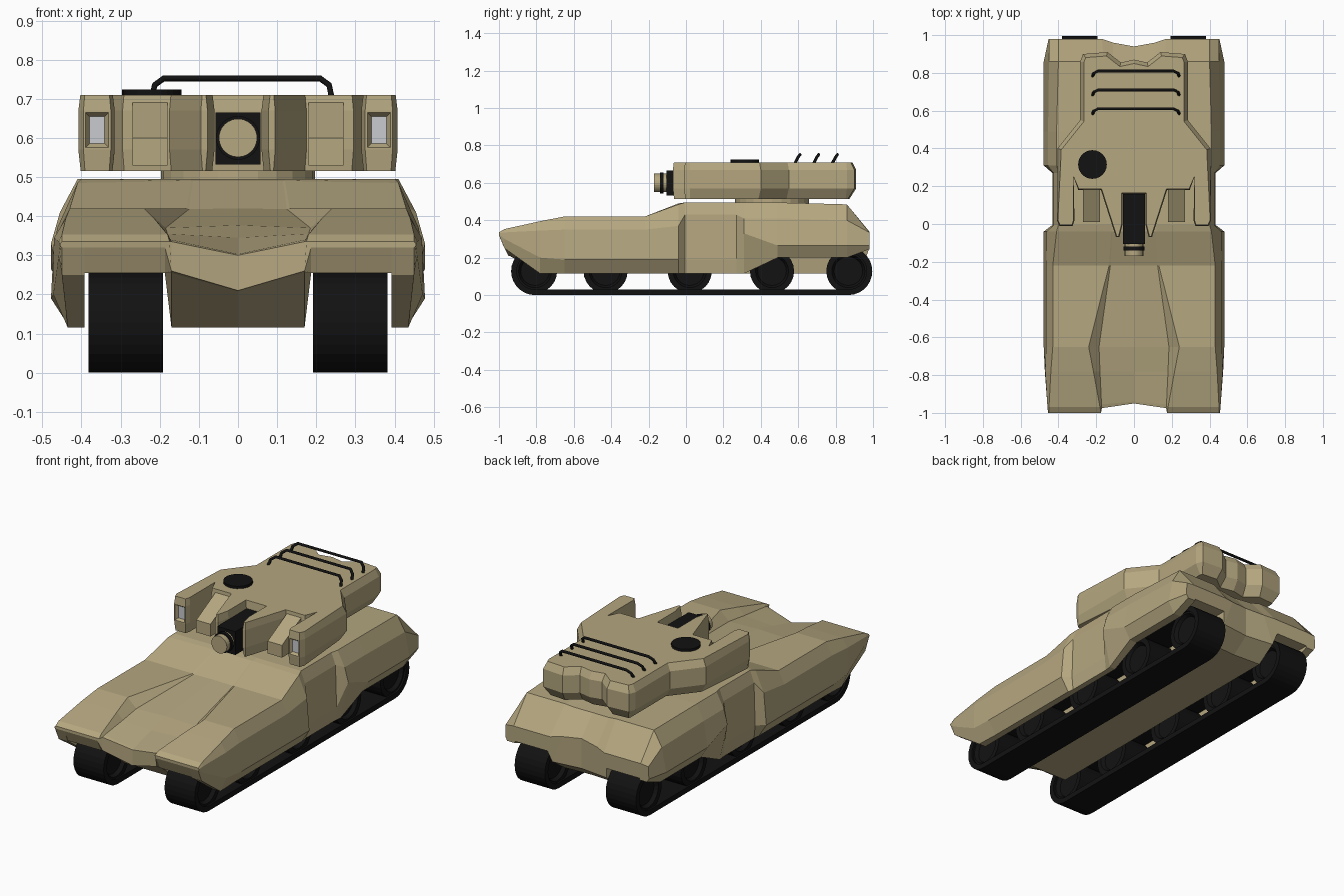
import bpy, bmesh, math
from mathutils import Matrix, Vector

if "Cube" in bpy.data.objects:
    bpy.data.objects.remove(bpy.data.objects["Cube"])


def material(name, rgb):
    m = bpy.data.materials.new(name)
    m.diffuse_color = (*rgb, 1)
    m.use_nodes = True
    m.node_tree.nodes["Principled BSDF"].inputs["Base Color"].default_value = m.diffuse_color
    return m


TAN = material("sand_tan", (0.46, 0.385, 0.215))
BLACK = material("black", (0.006, 0.006, 0.006))
LAMP = material("lamp_grey", (0.58, 0.60, 0.62))


def finish(name, bm, *mats):
    bmesh.ops.recalc_face_normals(bm, faces=bm.faces[:])
    me = bpy.data.meshes.new(name)
    bm.to_mesh(me)
    bm.free()
    for m in mats:
        me.materials.append(m)
    ob = bpy.data.objects.new(name, me)
    bpy.context.collection.objects.link(ob)
    return ob


def box(name, x0, x1, y0, y1, z0, z1, mat):
    bm = bmesh.new()
    bmesh.ops.create_cube(bm, size=1, matrix=Matrix.Translation(
        ((x0 + x1) / 2, (y0 + y1) / 2, (z0 + z1) / 2)) @ Matrix.Diagonal((x1 - x0, y1 - y0, z1 - z0, 1)))
    return finish(name, bm, mat)


def cylinder(name, centre, r, depth, axis, mat, segs=24, dish=0):
    bm = bmesh.new()
    rot = {'X': Matrix.Rotation(math.pi / 2, 4, 'Y'), 'Y': Matrix.Rotation(math.pi / 2, 4, 'X'),
           'Z': Matrix()}[axis]
    bmesh.ops.create_cone(bm, cap_ends=True, segments=segs, radius1=r, radius2=r, depth=depth,
                          matrix=Matrix.Translation(centre) @ rot)
    if dish:
        caps = [f for f in bm.faces if len(f.verts) > 4]
        bmesh.ops.inset_individual(bm, faces=caps, thickness=r * 0.25)
        bmesh.ops.inset_individual(bm, faces=caps, thickness=r * 0.1, depth=-dish)
    return finish(name, bm, mat)


def extrude_x(name, profile, x0, x1, mat):
    """Solid from a (y, z) profile."""
    bm = bmesh.new()
    a = [bm.verts.new((x0, y, z)) for y, z in profile]
    b = [bm.verts.new((x1, y, z)) for y, z in profile]
    bm.faces.new(a)
    bm.faces.new(b)
    for i in range(len(a)):
        j = (i + 1) % len(a)
        bm.faces.new((a[i], a[j], b[j], b[i]))
    return finish(name, bm, mat)


# Hull: half cross-sections lofted from nose to tail, then mirrored.
# y, centre y, centre z, groove x z, inner top x z, outer top x z,
# shoulder x z, lower side x z, bottom x z, belly side z, belly centre z
front = [
    (-1.0, -.95, .30, .17, .335, .175, .335, .45, .335, .455, .33, .455, .325, .45, .32, .26, .21),
    (-.97, -.94, .303, .172, .34, .18, .353, .45, .353, .458, .335, .458, .30, .45, .25, .255, .208),
    (-.78, -.78, .345, .18, .355, .215, .395, .44, .395, .47, .345, .472, .20, .435, .115, .115, .115),
    (-.65, -.65, .377, .185, .37, .24, .42, .43, .42, .465, .35, .478, .19, .43, .115, .115, .115),
    (-.22, -.22, .42, .125, .418, .132, .42, .43, .42, .465, .35, .478, .19, .43, .115, .115, .115),
    (-.04, -.04, .49, .115, .49, .12, .49, .41, .485, .462, .37, .478, .19, .43, .115, .115, .115),
]
rear = [
    (-.005, 0, .495, .115, .495, .12, .495, .40, .495, .425, .43, .432, .19, .425, .115, .115, .115),
    (.27, .27, .495, .115, .495, .12, .495, .40, .495, .425, .43, .432, .19, .425, .115, .115, .115),
    (.31, .31, .495, .115, .495, .12, .495, .41, .495, .455, .41, .478, .33, .43, .115, .115, .115),
    (.49, .49, .495, .115, .495, .12, .495, .41, .495, .455, .41, .478, .265, .44, .20, .115, .115),
    (.86, .84, .47, .11, .475, .16, .485, .40, .485, .45, .40, .478, .265, .44, .20, .115, .115),
    (.98, .94, .36, .11, .35, .17, .34, .40, .34, .45, .335, .452, .265, .44, .245, .19, .19),
]
bm = bmesh.new()
loops = []
for y, yc, zc, xg, zg, xi, zi, xs, zs, xm, zm, xl, zl, xb, zb, zbs, zbc in front + rear:
    ym, roof = (y + yc) / 2, max(zb, .255)
    pts = [(0, yc, zc), (xg, ym, zg), (xi, y, zi), (xs, y, zs), (xm, y, zm), (xl, y, zl), (xb, y, zb),
           (.392, y, zb), (.392, y, roof), (.187, y, roof), (.17, ym, zbs), (0, yc, zbc)]
    loops.append([bm.verts.new(p) for p in pts])
for a, b in zip(loops, loops[1:]):
    for i in range(11):
        bm.faces.new((a[i], a[i + 1], b[i + 1], b[i]))
for end in (loops[0], loops[-1]):
    bm.faces.new((end[0], end[1], end[10], end[11]))
    bm.faces.new(end[1:11])
bmesh.ops.mirror(bm, geom=bm.verts[:] + bm.edges[:] + bm.faces[:], axis='X', merge_dist=1e-4)
bmesh.ops.remove_doubles(bm, verts=bm.verts[:], dist=1e-4)
finish("hull", bm, TAN)

# Tracks and road wheels
Y0, Y1, R, T = -.807, .868, .128, .03


def stadium(r):
    arc = [math.pi * (i / 14 - .5) for i in range(15)]
    return ([(Y1 + r * math.cos(a), R + r * math.sin(a)) for a in arc] +
            [(Y0 - r * math.cos(a), R - r * math.sin(a)) for a in arc])


for side, s in (("left", -1), ("right", 1)):
    bm = bmesh.new()
    rings = [[bm.verts.new((x * s, y, z)) for y, z in stadium(r)]
             for x, r in ((.192, R), (.382, R), (.382, R - T), (.192, R - T))]
    for k in range(4):
        a, b = rings[k], rings[(k + 1) % 4]
        for i in range(30):
            j = (i + 1) % 30
            bm.faces.new((a[i], a[j], b[j], b[i]))
    finish(side + "_track", bm, BLACK)
    for n, y in enumerate((Y0, -.43, .02, .46, Y1)):
        cylinder(f"{side}_wheel_{n + 1}", (s * .287, y, R), .118, .17, 'X', BLACK, dish=.02)

# Turret: plan outline stacked in four levels with chamfered rims
half = [(0, .87), (.07, .855), (.14, .91), (.27, .9), (.285, .86), (.285, .55), (.405, .40), (.408, .02),
        (.395, -.01), (.325, -.01), (.315, .02), (.32, .25), (.295, .18), (.175, .18), (.095, -.07),
        (.078, -.07), (.06, .0), (.06, .16), (0, .16)]
plan = [Vector(p) for p in half + [(-x, y) for x, y in half[-2:0:-1]]]


def inset(i, d):
    p = plan[i]
    a = (p - plan[i - 1]).normalized()
    b = (plan[(i + 1) % len(plan)] - p).normalized()
    na, nb = Vector((a.y, -a.x)), Vector((b.y, -b.x))
    m = na + nb
    return p + m * (d / max(m.dot(na), .6))


bm = bmesh.new()
levels = []
for z, near, far in ((.515, .006, .035), (.57, 0, 0), (.67, 0, 0), (.71, .005, .02)):
    levels.append([])
    for i, p in enumerate(plan):
        q = inset(i, far if p.y > .3 else near)
        levels[-1].append(bm.verts.new((q.x, q.y, z)))
for a, b in zip(levels, levels[1:]):
    for i in range(len(a)):
        j = (i + 1) % len(a)
        bm.faces.new((a[i], a[j], b[j], b[i]))
bm.faces.new(levels[0])
bm.faces.new(levels[-1])
bmesh.ops.recalc_face_normals(bm, faces=bm.faces[:])
bm.normal_update()
# recessed headlights in the pod fronts
lamps = [f for f in bm.faces if f.normal.y < -.95 and abs(f.calc_center_median().x) > .34
         and .6 < f.calc_center_median().z < .64]
bmesh.ops.inset_individual(bm, faces=lamps, thickness=.008)
bmesh.ops.inset_individual(bm, faces=lamps, thickness=.014, depth=-.015)
for f in lamps:
    f.material_index = 1
finish("turret", bm, TAN, LAMP)

cylinder("turret_ring", (0, .46, .505), .197, .04, 'Z', TAN)
for side, s in (("left", -1), ("right", 1)):
    extrude_x(side + "_turret_slope", [(.2, .70), (.01, .60), (.01, .53), (.2, .53)], s * .18, s * .27, TAN)

# Gun
box("gun_mantlet", -.057, .057, -.105, .17, .532, .665, BLACK)
cylinder("gun_barrel", (0, -.125, .60), .049, .09, 'Y', TAN)
cylinder("gun_barrel_band", (0, -.13, .60), .056, .02, 'Y', BLACK)

# Roof hatch and grab rails
cylinder("roof_hatch", (-.22, .315, .714), .076, .02, 'Z', BLACK)
for n, y in enumerate((.61, .71, .81)):
    cu = bpy.data.curves.new("rail", 'CURVE')
    cu.dimensions = '3D'
    cu.bevel_depth = .008
    cu.bevel_resolution = 1
    cu.use_fill_caps = True
    path = [(-.22, y - .03, .70), (-.213, y - .012, .735), (-.19, y, .752),
            (.21, y, .752), (.233, y - .012, .735), (.24, y - .03, .70)]
    sp = cu.splines.new('POLY')
    sp.points.add(len(path) - 1)
    for pt, c in zip(sp.points, path):
        pt.co = (*c, 1)
    cu.materials.append(BLACK)
    ob = bpy.data.objects.new(f"grab_rail_{n + 1}", cu)
    bpy.context.collection.objects.link(ob)
    bpy.ops.object.select_all(action='DESELECT')
    ob.select_set(True)
    bpy.context.view_layer.objects.active = ob
    bpy.ops.object.convert(target='MESH')
